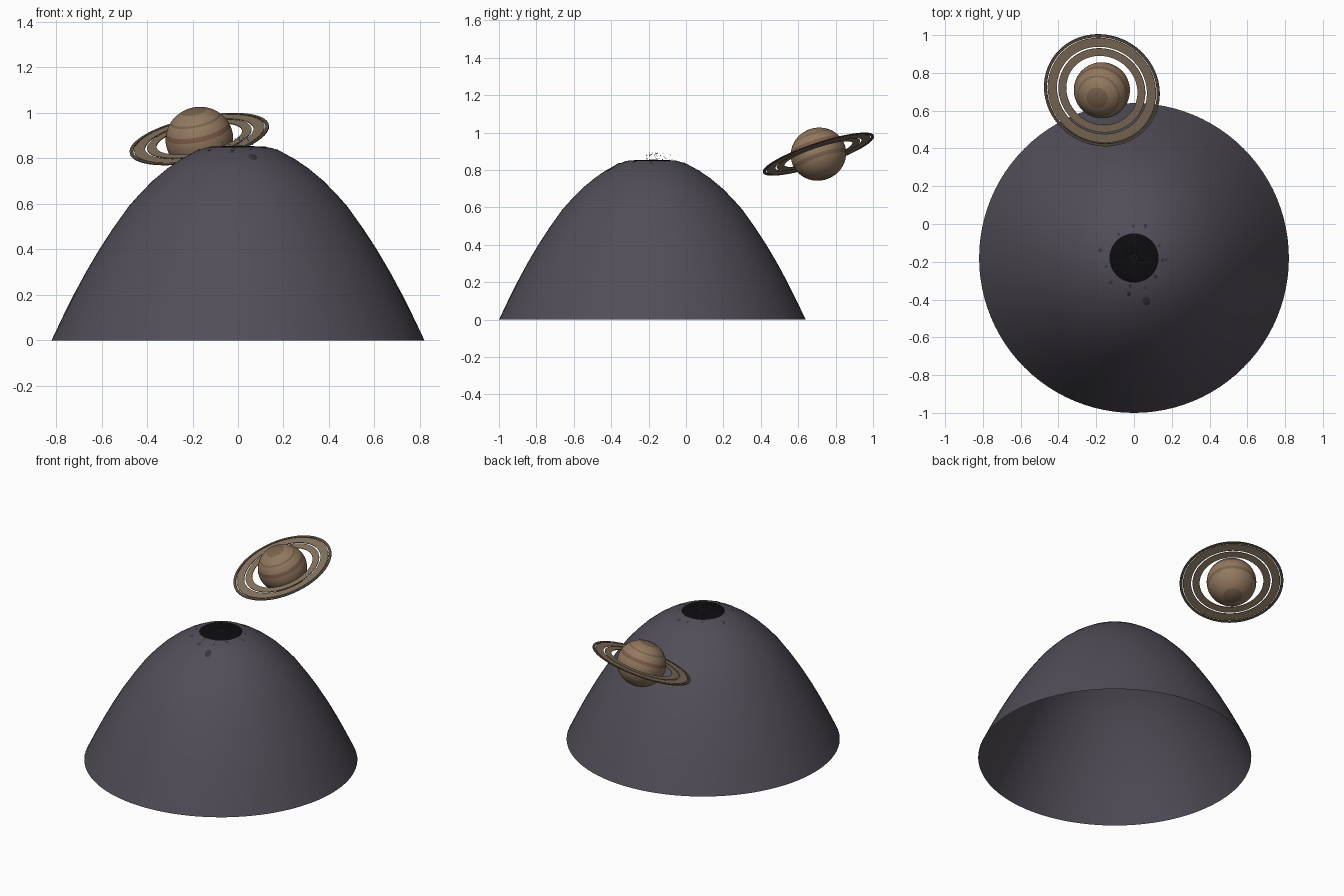
import bpy, bmesh, math, random
from mathutils import Vector, Matrix

if "Cube" in bpy.data.objects:
    bpy.data.objects.remove(bpy.data.objects["Cube"])

random.seed(4)
DOME = Vector((0, -0.18, 0))
PLANET = Vector((-0.17, 0.708, 0.885))
TILT = Vector((0, 0, 1)).rotation_difference(Vector((-0.19, -0.31, 0.93)).normalized()).to_matrix().to_4x4()


def mat(name, r, g, b):
    m = bpy.data.materials.new(name)
    m.diffuse_color = (r, g, b, 1)
    m.use_nodes = True
    m.node_tree.nodes["Principled BSDF"].inputs["Base Color"].default_value = m.diffuse_color
    return m


def finish(name, bm, mats, smooth=True):
    bmesh.ops.recalc_face_normals(bm, faces=bm.faces)
    me = bpy.data.meshes.new(name)
    bm.to_mesh(me)
    bm.free()
    for m in mats:
        me.materials.append(m)
    ob = bpy.data.objects.new(name, me)
    bpy.context.collection.objects.link(ob)
    if smooth:
        bpy.ops.object.select_all(action='DESELECT')
        ob.select_set(True)
        bpy.context.view_layer.objects.active = ob
        bpy.ops.object.shade_smooth_by_angle(angle=math.radians(35))
    return ob


def lathe(name, profile, material, matrix, closed=False, steps=96):
    bm = bmesh.new()
    vs = [bm.verts.new((r, 0, z)) for r, z in profile]
    pairs = list(zip(vs, vs[1:])) + ([(vs[-1], vs[0])] if closed else [])
    es = [bm.edges.new(p) for p in pairs]
    bmesh.ops.spin(bm, geom=vs + es, cent=(0, 0, 0), axis=(0, 0, 1),
                   angle=math.tau, steps=steps, use_duplicate=False)
    bmesh.ops.remove_doubles(bm, verts=bm.verts, dist=1e-5)
    bm.transform(matrix)
    return finish(name, bm, [material])


slate = mat("slate", 0.085, 0.075, 0.098)
black = mat("black", 0.004, 0.004, 0.005)
soot = mat("soot", 0.04, 0.036, 0.048)
tan = mat("tan", 0.29, 0.19, 0.115)
rust = mat("rust", 0.2, 0.105, 0.07)
umber = mat("umber", 0.19, 0.125, 0.075)
ring_tan = mat("ring_tan", 0.24, 0.175, 0.115)
ring_dark = mat("ring_dark", 0.1, 0.075, 0.052)

# Open hollow hill: spline-like lathe through the measured silhouette
SIL = [(0.13, 0.849), (0.18, 0.835), (0.25, 0.797), (0.31, 0.756), (0.375, 0.702),
       (0.43, 0.646), (0.48, 0.59), (0.55, 0.492), (0.61, 0.4), (0.67, 0.298),
       (0.72, 0.205), (0.77, 0.105), (0.82, 0.0)]
lathe("hill", SIL, slate, Matrix.Translation(DOME))

# Black summit disc
lathe("summit_disc", [(0, 0.855), (0.06, 0.854), (0.127, 0.851), (0.13, 0.849)],
      black, Matrix.Translation(DOME))

# Soot patches lying on the slope around the summit
bm = bmesh.new()
patches = [(a + random.uniform(-8, 8), random.uniform(0.145, 0.19), random.uniform(0.006, 0.011))
           for a in range(0, 360, 32)] + [(286, 0.235, 0.022), (262, 0.19, 0.012)]
for deg, r, size in patches:
    i = max(k for k in range(len(SIL) - 1) if SIL[k][0] <= r)
    (r0, z0), (r1, z1) = SIL[i], SIL[i + 1]
    z = z0 + (z1 - z0) * (r - r0) / (r1 - r0)
    m = (Matrix.Translation(DOME) @ Matrix.Rotation(math.radians(deg), 4, 'Z')
         @ Matrix.Translation((r, 0, z + 0.001))
         @ Matrix.Rotation(-math.atan2(z1 - z0, r1 - r0), 4, 'Y')
         @ Matrix.Diagonal((1.3, 0.9, 0.12, 1)))
    bmesh.ops.create_icosphere(bm, subdivisions=2, radius=size, matrix=m)
finish("soot_patches", bm, [soot])

# Tiny sparks scattered over the summit
sparks = [mat("spark_blue", 0.05, 0.13, 0.2), mat("spark_grey", 0.16, 0.17, 0.18), soot]
bm = bmesh.new()
for i in range(45):
    a, r = random.uniform(0, math.tau), random.uniform(0.0, 0.085)
    p = DOME + Vector((r * math.cos(a), 0.02 + r * math.sin(a), 0.857 + 0.035 * random.random() ** 2))
    n = len(bm.faces)
    bmesh.ops.create_icosphere(bm, subdivisions=1, radius=random.uniform(0.0015, 0.003),
                               matrix=Matrix.Translation(p))
    bm.faces.ensure_lookup_table()
    for f in bm.faces[n:]:
        f.material_index = i % 3
finish("summit_sparks", bm, sparks, smooth=False)

# Small ring at the middle of the summit
lathe("summit_ring", [(0.014, 0.856), (0.018, 0.856), (0.016, 0.859)], sparks[1],
      Matrix.Translation(DOME), closed=True, steps=32)

# Slightly flattened planet with colour bands by latitude
bm = bmesh.new()
bmesh.ops.create_uvsphere(bm, u_segments=64, v_segments=40, radius=0.149)
for f in bm.faces:
    h = f.calc_center_median().z / 0.149
    if 0.24 < h < 0.4:
        f.material_index = 1
    elif -0.32 < h < -0.16 or abs(h) > 0.92 or 0.62 < h < 0.7:
        f.material_index = 2
bm.transform(Matrix.Translation(PLANET) @ TILT @ Matrix.Diagonal((1, 1, 0.945, 1)))
finish("planet", bm, [tan, rust, umber])

# Three flat tilted rings separated by gaps
T = 0.002
for name, r0, r1, m in [("inner_ring", 0.192, 0.234, ring_tan),
                        ("middle_ring", 0.243, 0.292, ring_tan),
                        ("outer_ring", 0.296, 0.312, ring_dark)]:
    lathe(name, [(r0, -T), (r1, -T), (r1, T), (r0, T)], m,
          Matrix.Translation(PLANET) @ TILT, closed=True)
